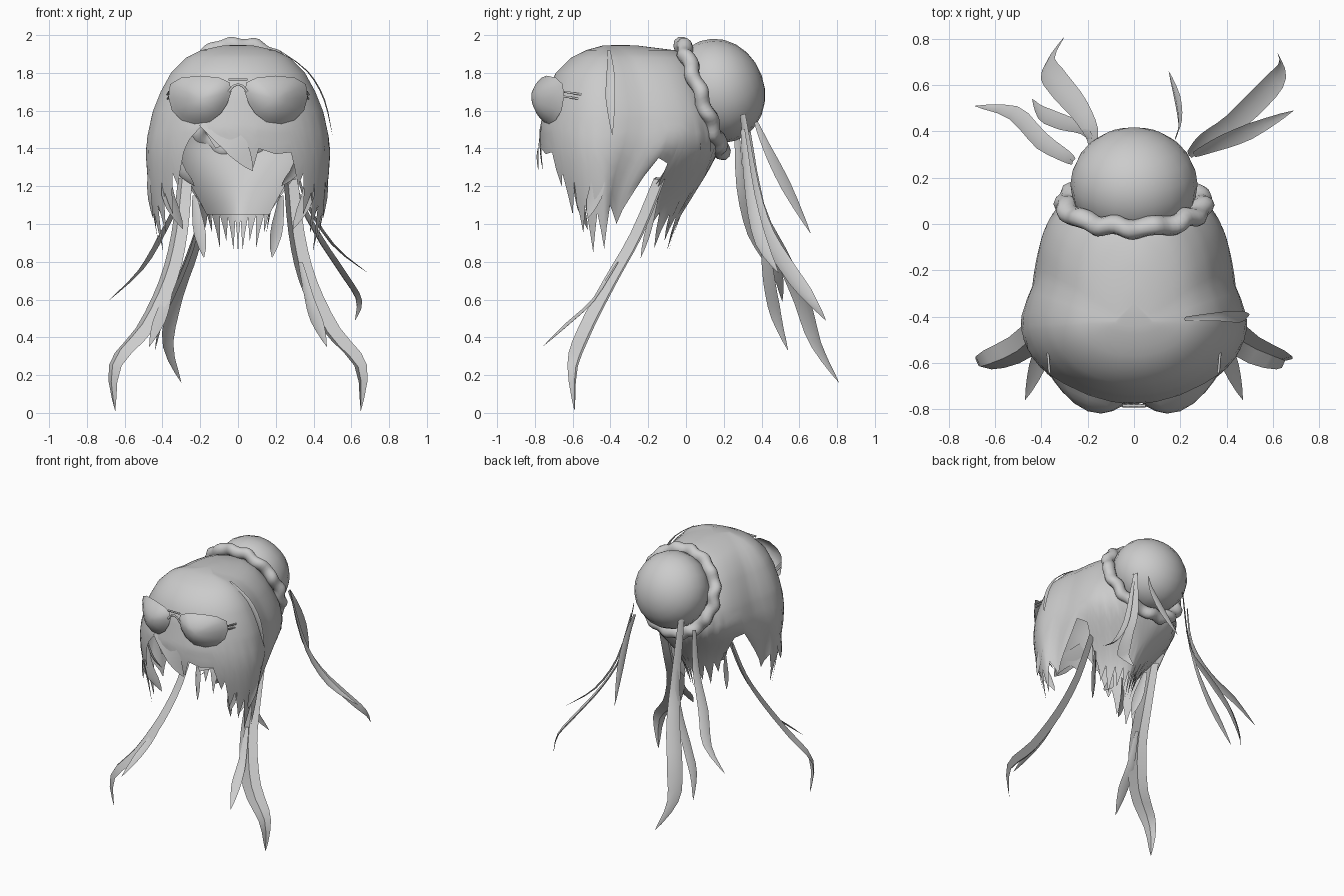
import bpy, bmesh, math
from mathutils import Vector, Matrix

if "Cube" in bpy.data.objects:
    bpy.data.objects.remove(bpy.data.objects["Cube"])

grey = bpy.data.materials.new("plain_grey")
grey.diffuse_color = (0.6, 0.6, 0.6, 1)
grey.use_nodes = True
grey.node_tree.nodes["Principled BSDF"].inputs["Base Color"].default_value = grey.diffuse_color


def make(name, verts, faces, smooth=50):
    me = bpy.data.meshes.new(name)
    me.from_pydata([tuple(v) for v in verts], [], faces)
    bm = bmesh.new()
    bm.from_mesh(me)
    bmesh.ops.recalc_face_normals(bm, faces=bm.faces)
    bm.to_mesh(me)
    bm.free()
    ob = bpy.data.objects.new(name, me)
    bpy.context.collection.objects.link(ob)
    me.materials.append(grey)
    bpy.ops.object.select_all(action='DESELECT')
    bpy.context.view_layer.objects.active = ob
    ob.select_set(True)
    bpy.ops.object.shade_smooth_by_angle(angle=math.radians(smooth))
    return ob


def lerp_table(t, table):
    for p, q in zip(table, table[1:]):
        if p[0] <= t <= q[0]:
            f = (t - p[0]) / (q[0] - p[0])
            return [a + (b - a) * f for a, b in zip(p[1:], q[1:])]
    return list(table[0][1:] if t < table[0][0] else table[-1][1:])


# Hair shell: horizontal sections (z, front y, back y, half width, back exponent)
SECTIONS = [
    (0.83, -.66, -.10, .41, 1.5), (1.0, -.69, -.05, .44, 1.6), (1.1, -.71, .0, .46, 1.7),
    (1.2, -.74, .07, .475, 1.9), (1.3, -.765, .13, .485, 2.3), (1.4, -.775, .18, .49, 2.8),
    (1.5, -.775, .17, .475, 3.2), (1.6, -.755, .14, .45, 3.4), (1.7, -.735, .10, .41, 3.4),
    (1.8, -.69, .06, .355, 3.2), (1.88, -.61, .02, .275, 2.8), (1.92, -.53, -.06, .195, 2.3),
    (1.945, -.44, -.26, .08, 2)]
NECK = [(.83, .5), (1.05, .45), (1.2, .25), (1.3, .11), (1.45, 0)]   # neck narrowing by height


def shell_point(a, z):
    fy, by, w, n = lerp_table(z, SECTIONS)
    s, c = math.sin(a), math.cos(a)
    if c >= 0:
        return Vector((w * s, -.42 + (fy + .42) * c, z))
    e = 2 / n
    w *= 1 - .10 * min(1, -c / .15)     # rear layer sits inside the front layer
    w *= 1 - lerp_table(z, NECK)[0] * max(0, min(1, (-c - .33) / .17))
    return Vector((w * math.copysign(abs(s) ** e, s), -.42 + (by + .42) * abs(c) ** e, z))


# Jagged lower edge: (angle from the front, z), shared by both sides past the fringe
SIDES = [(42, 1.2), (46, 1.27), (50, 1.05), (56, 1.17), (62, .95), (67, 1.1), (73, .85),
         (80, 1.06), (87, .87), (94, 1.1), (102, 1.0), (109, 1.15), (113, 1.35), (121, 1.32),
         (126, 1.15), (133, .96), (138, 1.06), (144, .87), (150, 1.05), (156, .91),
         (162, 1.04), (168, .86), (174, 1.03), (180, .84)]
RIGHT = [(0, 1.36), (9, 1.28), (13, 1.4), (24, 1.37), (35, 1.38)] + SIDES
LEFT = [(-8, 1.42), (-14, 1.40), (-24, 1.52), (-32, 1.45), (-36, 1.38)] + [(-a, z) for a, z in SIDES[:-1]]
edge = [(-180, .84)] + sorted(LEFT + RIGHT)
columns = []
for (a0, z0), (a1, z1) in zip(edge, edge[1:]):
    columns += [(a0, z0), ((a0 + a1) / 2, (z0 + z1) / 2)]
rows = [1.945, 1.935, 1.92, 1.90, 1.88, 1.84, 1.8, 1.75, 1.7, 1.65, 1.6, 1.56]
LOW = 7
verts, faces = [Vector((0, -.34, 1.948))], []
per = len(rows) + LOW
for a, zb in columns:
    zs = rows + [1.56 + (zb - 1.56) * (k + 1) / LOW for k in range(LOW)]
    verts += [shell_point(math.radians(a), z) for z in zs]
for i in range(len(columns)):
    p, q = 1 + i * per, 1 + (i + 1) % len(columns) * per
    faces.append((0, p, q))
    faces += [(p + k, p + k + 1, q + k + 1, q + k) for k in range(per - 1)]
make("hair_shell", verts, faces, 60)

# Straight-edged lining just inside the nape
verts, faces = [], []
for i in range(19):
    for k in range(9):
        p = shell_point(math.radians(125 + 110 * i / 18), 1.5 - .45 * k / 8)
        verts.append((p.x * .95, p.y - .02, p.z))
        if i and k:
            b = i * 9 + k
            faces.append((b - 10, b - 9, b, b - 1))
make("nape_lining", verts, faces)

# Bun and wavy hair tie share one tilted axis
TILT = Matrix.Rotation(math.radians(20), 4, 'X')
bm = bmesh.new()
bmesh.ops.create_uvsphere(bm, u_segments=20, v_segments=12, radius=1)
bun_m = Matrix.Translation((0, .17, 1.705)) @ TILT @ Matrix.Diagonal((.275, .245, .28, 1))
bun_m = bun_m @ Matrix.Rotation(math.pi / 2, 4, 'X')
bv = [bun_m @ v.co for v in bm.verts]
bf = [[v.index for v in f.verts] for f in bm.faces]
bm.free()
make("bun", bv, bf)

N, M = 96, 10
verts, faces = [], []
tie_m = Matrix.Translation((0, .085, 1.665)) @ TILT
for i in range(N):
    a = 2 * math.pi * i / N
    r = .295 + .007 * math.sin(a * 16)
    for j in range(M):
        b = 2 * math.pi * j / M
        d = r + .048 * math.cos(b)
        along = .042 * math.sin(b) + .009 * math.sin(11 * a)
        verts.append(tie_m @ Vector((d * math.cos(a), along, d * math.sin(a))))
        faces.append((i * M + j, i * M + (j + 1) % M,
                      (i + 1) % N * M + (j + 1) % M, (i + 1) % N * M + j))
make("hair_tie", verts, faces)


# Tapered lock: folded ribbon along a path, widest in the middle
def lock(name, pts, width, root=.35, side=None, fold=.15):
    pts = [Vector(p) for p in pts]
    d = pts[-1] - pts[0]
    side = Vector(side) if side else Vector((-d.y, d.x, 0))
    side.normalize()
    path = []
    for i in range(len(pts) - 1):      # smooth interpolation through the points
        p0, p1, p2 = pts[max(i - 1, 0)], pts[i], pts[i + 1]
        p3 = pts[min(i + 2, len(pts) - 1)]
        for k in range(3):
            t = k / 3
            path.append(.5 * (2 * p1 + (p2 - p0) * t + (2 * p0 - 5 * p1 + 4 * p2 - p3) * t * t
                              + (3 * p1 - p0 - 3 * p2 + p3) * t ** 3))
    path.append(pts[-1])
    verts, faces = [], []
    for i, p in enumerate(path):
        t = i / (len(path) - 1)
        w = width / 2 * (root + (1 - root) * min(t / .5, 1)) * min(1, (1 - t) / .3 + .01)
        tan = path[min(i + 1, len(path) - 1)] - path[max(i - 1, 0)]
        out = side.cross(tan).normalized()
        verts += [p - side * w, p + out * w * fold * 2, p + side * w]
        if i:
            b = 3 * i
            faces += [(b - 3, b - 2, b + 1, b), (b - 2, b - 1, b + 2, b + 1)]
    return make(name, verts, faces)


# Mirrored locks beside the face: long forked lock and short wisps
for s, tag in ((1, "right"), (-1, "left")):
    def side_lock(name, pts, width, side=None, **kw):
        if side:
            side = (s * side[0], side[1], side[2])
        lock(f"{tag}_{name}", [(s * x, y, z) for x, y, z in pts], width, side=side, **kw)
    side_lock("long_lock", [(.28, -.14, 1.24), (.31, -.26, .95), (.37, -.40, .7), (.49, -.53, .45),
                            (.65, -.60, .25), (.65, -.59, .01)], .13, root=.75, fold=.25 * s)
    side_lock("fork_lock", [(.33, -.36, .8), (.38, -.49, .6), (.42, -.62, .48), (.47, -.76, .35)], .07)
    side_lock("inner_wisp", [(.33, -.64, 1.4), (.30, -.62, 1.28), (.23, -.6, 1.2)], .06, side=(1, .5, 0))
    side_lock("front_wisp", [(.38, -.58, 1.35), (.37, -.57, 1.15), (.29, -.52, .97)], .08, side=(1, -.6, 0))
    side_lock("outer_wisp", [(.46, -.45, 1.4), (.47, -.47, 1.2), (.45, -.52, 1.03)], .08, side=(.2, 1, 0))
    side_lock("nape_wisp", [(.23, -.15, 1.15), (.21, -.19, 1.0), (.18, -.24, .82)], .07, side=(1, .5, 0))

# Loose locks hanging from the bun
lock("back_lock_a", [(-.18, .31, 1.6), (-.18, .39, 1.1), (-.24, .5, .85), (-.33, .61, .6),
                     (-.37, .69, .36), (-.3, .81, .16)], .115, side=(.7, .65, .3))
lock("back_lock_b", [(-.18, .36, 1.25), (-.22, .41, .95), (-.31, .44, .7), (-.40, .48, .5),
                     (-.44, .54, .33)], .07, side=(.4, .9, .1))
lock("back_lock_c", [(-.26, .27, 1.5), (-.29, .29, 1.2), (-.4, .36, .95), (-.52, .48, .75),
                     (-.69, .51, .59)], .08, side=(.5, .85, .2))
lock("back_lock_d", [(.18, .37, 1.54), (.2, .43, 1.4), (.19, .53, 1.2), (.15, .66, .95)], .06,
     side=(.3, .8, .45))
lock("back_lock_e", [(.24, .3, 1.58), (.3, .36, 1.2), (.42, .43, .95), (.55, .55, .75),
                     (.64, .66, .6), (.62, .74, .49)], .1, side=(-.5, .8, .2))
lock("back_lock_f", [(.26, .3, 1.5), (.35, .34, 1.15), (.5, .4, .9), (.69, .49, .74)], .07,
     side=(-.3, .9, .2))

# Stray lock arching over the shell, and the swept fringe lock
lock("stray_lock", [(.22, -.41, 1.92), (.37, -.4, 1.81), (.46, -.4, 1.66), (.50, -.39, 1.47)], .05,
     side=(0, 1, 0))
lock("fringe_lock", [(-.16, -.74, 1.56), (-.09, -.765, 1.49), (.0, -.785, 1.4), (.08, -.78, 1.28)], .12,
     root=1, side=(.75, .1, .65), fold=.03)

# Sunglasses: bulged wraparound lenses, arms and bridges
OUTLINE = [(.035, 1.70), (.045, 1.75), (.10, 1.775), (.2, 1.785), (.3, 1.775), (.36, 1.74), (.368, 1.67),
           (.35, 1.6), (.30, 1.55), (.23, 1.53), (.15, 1.54), (.09, 1.585), (.055, 1.64)]


def wrap_y(x):
    return -.775 + .95 * x * x


def rod(name, path, r):
    cu = bpy.data.curves.new(name, 'CURVE')
    cu.dimensions, cu.bevel_depth, cu.bevel_resolution = '3D', r, 1
    sp = cu.splines.new('POLY')
    sp.points.add(len(path) - 1)
    for p, c in zip(sp.points, path):
        p.co = (*c, 1)
    cu.materials.append(grey)
    bpy.context.collection.objects.link(bpy.data.objects.new(name, cu))


for s, tag in ((1, "right"), (-1, "left")):
    verts = [(s * .2, wrap_y(.2) - .072, 1.66)]
    faces, n = [], len(OUTLINE)
    for k, f in enumerate((.35, .65, .85, 1)):
        for i, (x, z) in enumerate(OUTLINE):
            px, pz = .2 + (x - .2) * f, 1.66 + (z - 1.66) * f
            verts.append((s * px, wrap_y(px) - .072 * (1 - f * f), pz))
            j, b = (i + 1) % n, 1 + k * n
            faces.append((b - n + i, b - n + j, b + j, b + i) if k else (0, 1 + i, 1 + j))
    make(f"{tag}_lens", verts, faces)
    for dz in (0, .025):
        rod(f"{tag}_arm", [(s * .365, -.645, 1.675 + dz), (s * .375, -.52, 1.655 + dz)], .006)
for name, z, h in (("top_bridge", 1.765, .0), ("nose_bridge", 1.70, .04)):
    rod(name, [(x * .05, -.785, z + h * (1 - x * x)) for x in (-1, -.5, 0, .5, 1)], .007)
